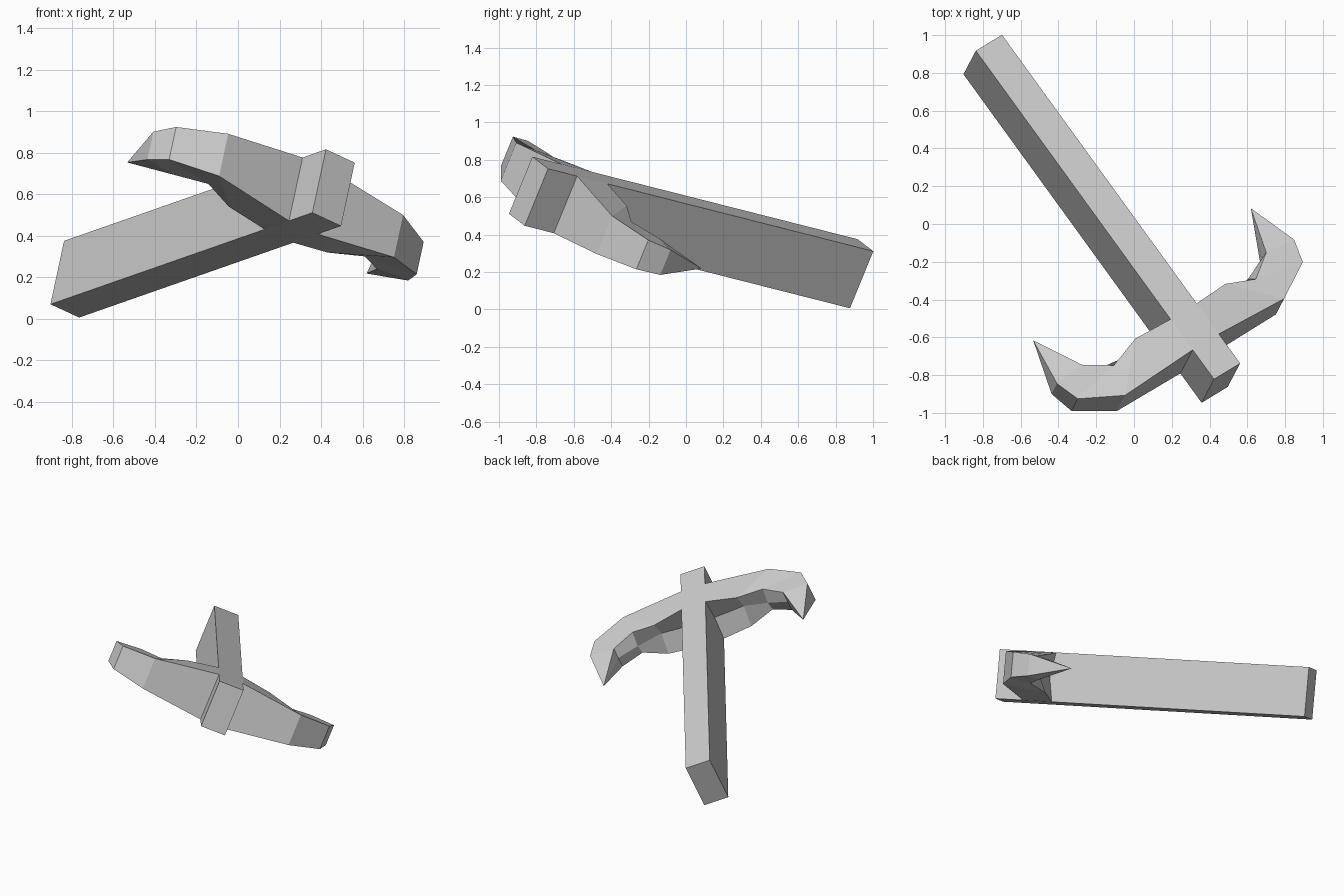
import bpy, bmesh
from mathutils import Matrix, Vector

default = bpy.data.objects.get("Cube")
if default:
    bpy.data.objects.remove(default, do_unlink=True)

grey = bpy.data.materials.new("plain grey")
grey.use_nodes = True
colour = (0.6, 0.6, 0.6, 1)
grey.diffuse_color = colour
grey.node_tree.nodes["Principled BSDF"].inputs["Base Color"].default_value = colour

# Tilted frame: x along the shaft to the head, y along the arm, z up
along = Vector((0.575, -0.793, 0.201)).normalized()
across = Vector((0.795, 0.483, -0.369))
across = (across - along * across.dot(along)).normalized()
up = along.cross(across)
frame = Matrix((along, across, up)).transposed().to_4x4()
frame.translation = (0.46, -0.842, 0.632)

HALF_W, HALF_H, LENGTH = 0.087, 0.168, 2.193


def finish(name, bm):
    bmesh.ops.recalc_face_normals(bm, faces=bm.faces[:])
    mesh = bpy.data.meshes.new(name)
    bm.to_mesh(mesh)
    bm.free()
    mesh.materials.append(grey)
    obj = bpy.data.objects.new(name, mesh)
    obj.matrix_world = frame
    bpy.context.collection.objects.link(obj)
    return obj


# Shaft
bm = bmesh.new()
bmesh.ops.create_cube(bm, size=1)
bmesh.ops.scale(bm, vec=(LENGTH, 2 * HALF_W, 2 * HALF_H), verts=bm.verts[:])
bmesh.ops.translate(bm, vec=(-LENGTH / 2, 0, 0), verts=bm.verts[:])
finish("shaft", bm)

# Arm sections: outer x, y, half height; inner x, y, half height; inner ridge x
SECTIONS = [
    (-0.196, HALF_W, HALF_H, -0.400, HALF_W, HALF_H, -0.37),
    (-0.188, 0.530, 0.112, -0.418, 0.300, 0.130, -0.35),
    (-0.311, 0.750, 0.086, -0.363, 0.473, 0.092, -0.405),
    (-0.442, 0.790, 0.074, -0.459, 0.615, 0.080, -0.465),
]
TIP = (-0.726, 0.725, 0)


def arm(name, side):
    bm = bmesh.new()
    rings = []
    for ox, oy, oh, ix, iy, ih, ridge in SECTIONS:
        points = [(ox, oy, oh), (ox, oy, -oh), (ix, iy, -ih), (ridge, iy, 0), (ix, iy, ih)]
        rings.append([bm.verts.new((x, side * y, z)) for x, y, z in points])
    tip = bm.verts.new((TIP[0], side * TIP[1], TIP[2]))
    bm.faces.new(rings[0])
    for i in range(5):
        j = (i + 1) % 5
        for a, b in zip(rings, rings[1:]):
            bm.faces.new((a[i], a[j], b[j], b[i]))
        bm.faces.new((rings[-1][i], rings[-1][j], tip))
    finish(name, bm)


arm("left_arm", 1)
arm("right_arm", -1)
